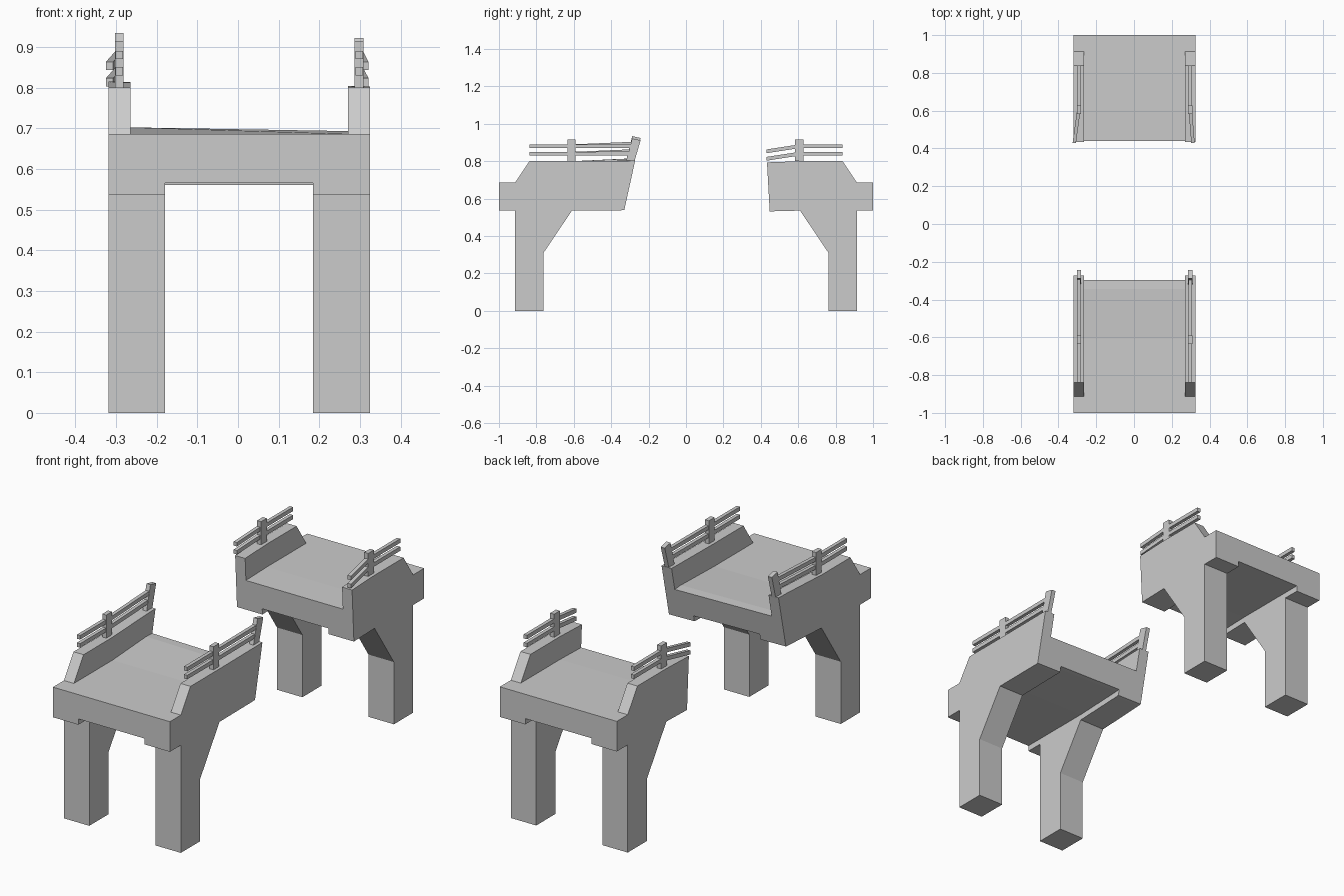
import bpy, bmesh
from mathutils import Vector

if "Cube" in bpy.data.objects:
    bpy.data.objects.remove(bpy.data.objects["Cube"])

CX = 0.003          # sideways centre of the bridge
OUT, PAR, LEG = 0.322, 0.267, 0.182   # half widths: outside, parapet inside, leg inside


def finish(name, bm):
    bmesh.ops.remove_doubles(bm, verts=bm.verts, dist=1e-5)
    bmesh.ops.recalc_face_normals(bm, faces=bm.faces)
    mesh = bpy.data.meshes.new(name)
    bm.to_mesh(mesh)
    bm.free()
    obj = bpy.data.objects.new(name, mesh)
    bpy.context.collection.objects.link(obj)
    return obj


def loft(name, rings):
    """Skin a row of equal point rings and cap both ends."""
    bm = bmesh.new()
    rows = [[bm.verts.new(p) for p in ring] for ring in rings]
    n = len(rows[0])
    for a, b in zip(rows, rows[1:]):
        for i in range(n):
            j = (i + 1) % n
            bm.faces.new((a[i], a[j], b[j], b[i]))
    bm.faces.new(rows[0])
    bm.faces.new(rows[-1])
    return finish(name, bm)


def bar(name, path, wx, wz):
    """Rectangular rail following points that run along y."""
    rings = []
    for x, y, z in path:
        rings.append([(x + sx * wx / 2, y, z + sz * wz / 2)
                      for sx, sz in ((-1, -1), (1, -1), (1, 1), (-1, 1))])
    return loft(name, rings)


def post(name, x, y0, z0, y1, z1, wx=0.022, wy=0.045):
    """Upright post, able to lean along y."""
    rings = []
    for y, z in ((y0, z0), (y1, z1)):
        rings.append([(x + sx * wx / 2, y + sy * wy / 2, z + sy * (0.005 if y0 != y1 and z == z1 else 0) * -1)
                      for sx, sy in ((-1, -1), (1, -1), (1, 1), (-1, 1))])
    return loft(name, rings)


def section(y, top, deck=0.686, slant=0.0, lift=(0.0, 0.0)):
    """Deck cross-section; slant leans it along y, lift raises left/right."""
    pts = [(-OUT, .536), (-LEG, .536), (-LEG, .565), (LEG, .565), (LEG, .536), (OUT, .536),
           (OUT, top), (PAR, top), (PAR, deck), (-PAR, deck), (-PAR, top), (-OUT, top)]
    ring = []
    for x, z in pts:
        t = (x + OUT) / (2 * OUT)
        rise = lift[0] * (1 - t) + lift[1] * t
        ring.append((x + CX, y + slant * (z - .80), z + rise))
    return ring


def legs(prefix, s):
    """Pair of bracketed legs; s is the end of the bridge (-1 front, 1 back)."""
    profile = [(.914, 0), (.762, 0), (.762, .31), (.61, .536), (.914, .536)]
    for side, sx in (("left", -1), ("right", 1)):
        rings = [[(CX + sx * x, s * y, z) for y, z in profile] for x in (LEG, OUT)]
        loft(f"{prefix}_{side}_leg", rings)


# Front half: the broken end leans out and is twisted slightly upward
loft("front_deck", [
    section(-1, .686), section(-.914, .686), section(-.838, .80), section(-.61, .80),
    section(-.345, .80, deck=.690, lift=(.013, .002)),
    section(-.272, .80, deck=.686, slant=.22, lift=(.015, .003))])
legs("front", -1)

# Back half: the broken end is nearly upright and sags slightly
loft("back_deck", [
    section(1, .686), section(.914, .686), section(.838, .80), section(.605, .80),
    section(.433, .798, slant=-.055, lift=(-.004, -.004))])
legs("back", 1)

# Railings on both parapets of both halves
for side, sx in (("left", -1), ("right", 1)):
    x = CX + sx * .295
    rise = .014 if sx < 0 else .002
    bend = -.024 if sx < 0 else .014
    post(f"front_{side}_post", x, -.612, .80, -.612, .915)
    post(f"back_{side}_post", x, .605, .80, .605, .915)
    post(f"front_{side}_end_post", x, -.298, .80, -.265, .915 + rise)
    for level, z in (("lower", .84), ("upper", .88)):
        bar(f"front_{side}_{level}_rail",
            [(x, -.838, z), (x, -.61, z), (x, -.285, z + rise)], .018, .02)
        bar(f"back_{side}_{level}_rail",
            [(x, .838, z), (x, .605, z), (x + bend, .43, z - .027)], .018, .02)
